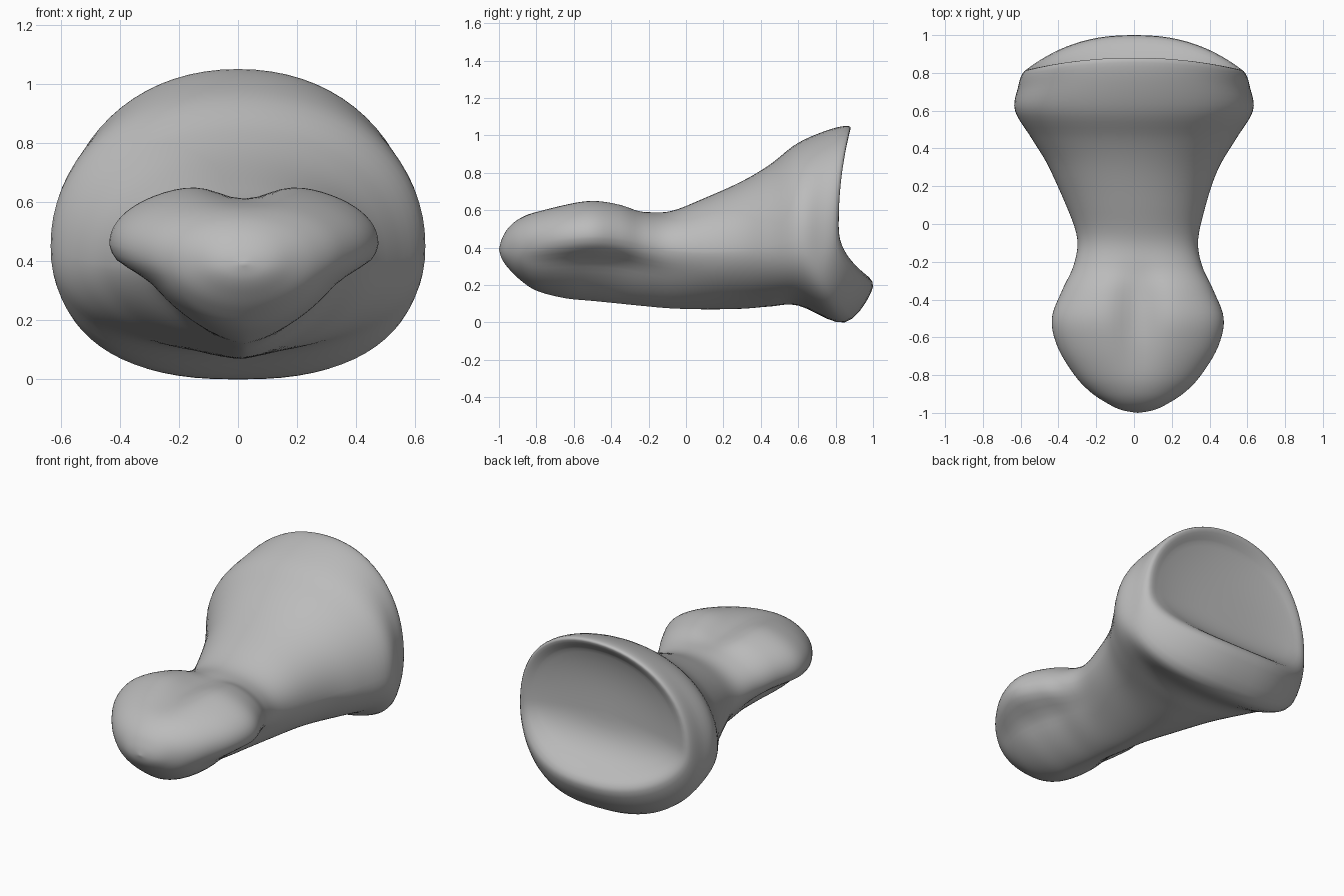
import bpy, bmesh, math

if "Cube" in bpy.data.objects:
    bpy.data.objects.remove(bpy.data.objects["Cube"])

SEGS = 72   # points around each ring
STEPS = 5   # rings between two key sections

# Key sections from the rounded tip to the flared end:
# y, half width, bottom z, widest z, top z, lower squareness, top groove,
# pinch under the side lobes, extra y at the top, extra y at the bottom
SECTIONS = [
    (-1.00, 0.00, .39, .39, .39, 1.0, 0),
    (-.985, .085, .34, .39, .445, 1.0, 0),
    (-.95, .16, .29, .40, .505, 1.0, 0),
    (-.89, .25, .23, .41, .555, 1.05, 0),
    (-.80, .335, .17, .43, .60, 1.15, .01, .05),
    (-.65, .425, .13, .45, .645, 1.3, .035, .13),
    (-.50, .455, .115, .46, .67, 1.35, .06, .22),
    (-.35, .40, .10, .45, .65, 1.35, .05, .2),
    (-.22, .34, .087, .42, .60, 1.3, .01, .1),
    (-.08, .32, .075, .39, .595, 1.3, 0, .03),
    (.10, .37, .07, .38, .665, 1.25),
    (.30, .45, .073, .39, .755, 1.15),
    (.45, .54, .085, .41, .845, 1.0),
    (.60, .63, .09, .45, .96, .85),
    (.72, .615, .0, .45, 1.035, .82, 0, 0, .06, .13),
    (.81, .58, .19, .5, 1.045, .85, 0, 0, .07, .19),
    (.81, .50, .29, .53, .97, .9, 0, 0, .025, .105),
]
KEYS = [tuple(s) + (0,) * (10 - len(s)) for s in SECTIONS]


def spline(a, b, c, d, t):
    return b + .5 * t * (c - a + t * (2*a - 5*b + 4*c - d + t * (3*(b - c) + d - a)))


def smooth(lo, hi, v):
    t = min(1, max(0, (v - lo) / (hi - lo)))
    return t * t * (3 - 2 * t)


def ring_points(sec):
    """Closed outline of one section, different above and below its widest line."""
    y, w, zb, zm, zt, low, groove, pinch, y_top, y_bot = sec
    shift = .02 * smooth(.3, -.1, y)
    pts = []
    for i in range(SEGS):
        a = 2 * math.pi * i / SEGS
        c, s = math.cos(a), math.sin(a)
        p = .95 if s >= 0 else low
        x = w * math.copysign(abs(c) ** p, c)
        h = abs(s) ** p
        if s >= 0:
            z = zm + (zt - zm) * h - groove * h * math.exp(-(x / .12) ** 2)
            yy = y + y_top * s * s
        else:
            z = zm - (zm - zb) * h
            x *= 1 - pinch * smooth(.12, .45, h)
            yy = y + y_bot * s * s
        pts.append((x + shift, yy, z))
    return pts


# Outer skin rings, running over the rounded lip
rings = []
last = len(KEYS) - 1
for k in range(last):
    quad = [KEYS[min(max(k + j, 0), last)] for j in (-1, 0, 1, 2)]
    for n in range(STEPS):
        if k or n:
            sec = [spline(*v, n / STEPS) for v in zip(*quad)]
            rings.append(ring_points(sec))
inner = ring_points(KEYS[last])
rings.append(inner)

# Shallow socket in the flared end
CENTRE = (0, .785, .58)
for k in (.94, .87, .78, .65, .5, .34, .17):
    rings.append([(p[0] * k,
                   CENTRE[1] + (p[1] - CENTRE[1]) * k ** 3,
                   CENTRE[2] + (p[2] - CENTRE[2]) * k) for p in inner])

# Skin the rings and close both poles
bm = bmesh.new()
loops = [[bm.verts.new(p) for p in r] for r in rings]
tip = bm.verts.new((.02, -1, .39))
pit = bm.verts.new(CENTRE)
for i in range(SEGS):
    j = (i + 1) % SEGS
    for a, b in zip(loops, loops[1:]):
        bm.faces.new((a[i], a[j], b[j], b[i]))
    bm.faces.new((tip, loops[0][j], loops[0][i]))
    bm.faces.new((pit, loops[-1][i], loops[-1][j]))
bmesh.ops.recalc_face_normals(bm, faces=bm.faces)
mesh = bpy.data.meshes.new("toe_bone")
bm.to_mesh(mesh)
bm.free()

bone = bpy.data.objects.new("toe_bone", mesh)
bpy.context.collection.objects.link(bone)
grey = bpy.data.materials.new("bone_grey")
grey.diffuse_color = (.5, .5, .5, 1)
grey.use_nodes = True
grey.node_tree.nodes["Principled BSDF"].inputs["Base Color"].default_value = grey.diffuse_color
mesh.materials.append(grey)
bpy.context.view_layer.objects.active = bone
bone.select_set(True)
bpy.ops.object.shade_smooth_by_angle(angle=math.radians(80))
